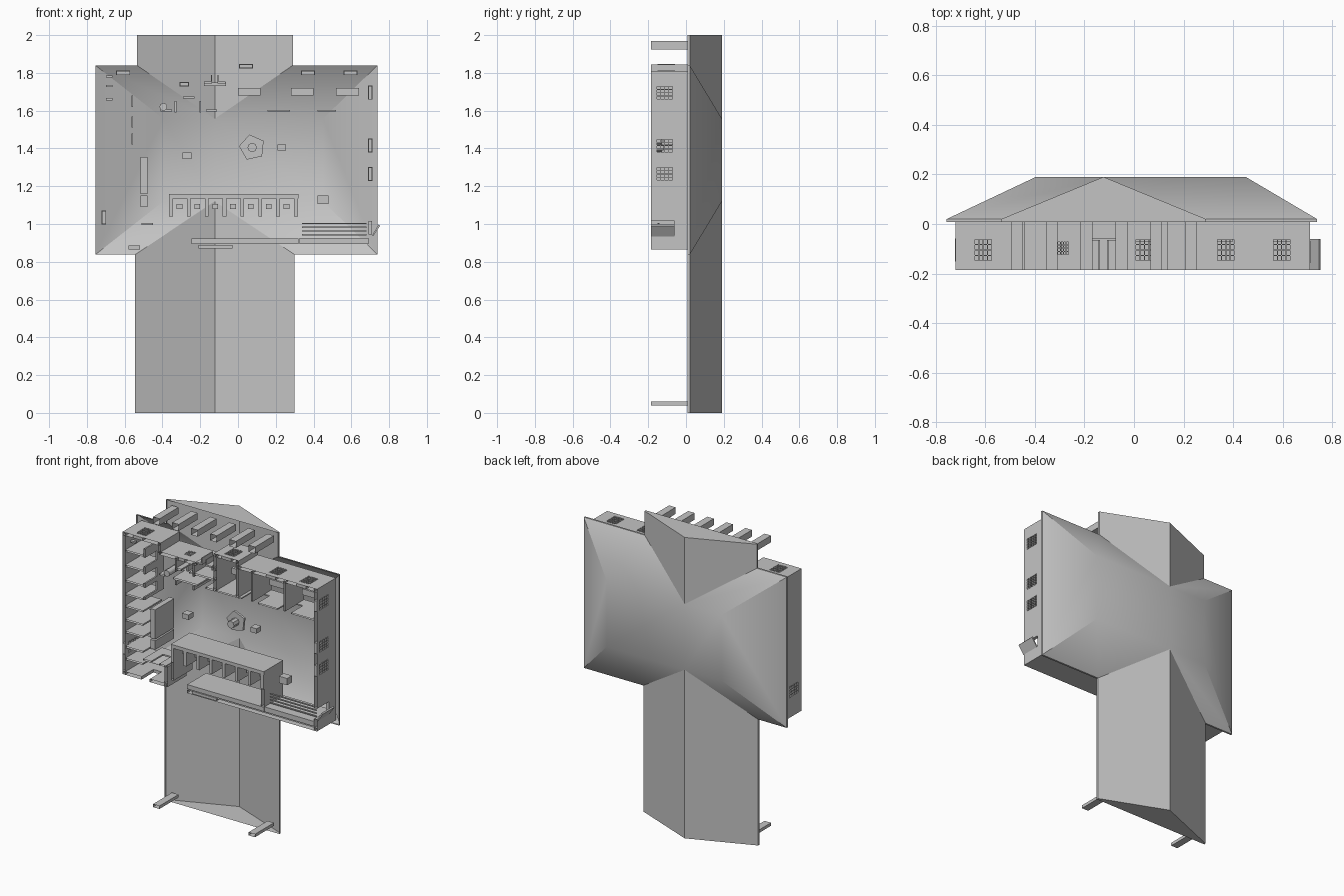
import bpy, bmesh, math

if "Cube" in bpy.data.objects:
    bpy.data.objects.remove(bpy.data.objects["Cube"])

grey = bpy.data.materials.new("plain_grey")
grey.diffuse_color = (0.55, 0.55, 0.55, 1)
grey.use_nodes = True
grey.node_tree.nodes["Principled BSDF"].inputs["Base Color"].default_value = grey.diffuse_color
FLOOR, TOP = -0.185, 0.015      # building height runs along y


def finish(name, bm):
    me = bpy.data.meshes.new(name)
    bm.to_mesh(me)
    bm.free()
    me.materials.append(grey)
    ob = bpy.data.objects.new(name, me)
    bpy.context.collection.objects.link(ob)
    return ob


def add_box(bm, x0, x1, z0, z1, y0=FLOOR, y1=TOP, capped=True):
    v = [bm.verts.new((x, y, z)) for x in (x0, x1) for y in (y0, y1) for z in (z0, z1)]
    quads = [(0, 1, 3, 2), (4, 6, 7, 5), (0, 2, 6, 4), (1, 5, 7, 3)]
    if capped:
        quads += [(0, 4, 5, 1), (2, 3, 7, 6)]
    for q in quads:
        bm.faces.new([v[i] for i in q])


def boxes(name, items, **kw):
    bm = bmesh.new()
    for b in items:
        add_box(bm, *b, **kw)
    return finish(name, bm)


def run_box(bm, axis, a, b, c, t, y0=FLOOR, y1=TOP, capped=False):
    """Box running from a to b along an axis, centred on c across it."""
    if axis == 'x':
        add_box(bm, a, b, c - t / 2, c + t / 2, y0, y1, capped)
    else:
        add_box(bm, c - t / 2, c + t / 2, a, b, y0, y1, capped)


def wall(name, axis, a, b, c, holes=(), t=0.02):
    """Wall with holes (centre, width, bottom, top, glazed)."""
    bm, win, pos = bmesh.new(), bmesh.new(), a
    for m, w, h0, h1, glazed in sorted(holes):
        l, r = m - w / 2, m + w / 2
        run_box(bm, axis, pos, l, c, t)
        run_box(bm, axis, l, r, c, t, h1, TOP, True)
        if h0 > FLOOR:
            run_box(bm, axis, l, r, c, t, FLOOR, h0, True)
        if glazed:
            for i in range(5):
                u, v = l + w * i / 4, h0 + (h1 - h0) * i / 4
                run_box(win, axis, u - .002, u + .002, c, t + .004, h0, h1, True)
                run_box(win, axis, l, r, c, t + .004, v - .002, v + .002, True)
        pos = r
    run_box(bm, axis, pos, b, c, t)
    finish(name, bm)
    if win.verts:
        finish(name + "_windows", win)
    else:
        win.free()


# Roof: hipped main body crossed by a long gable
E, R = 0.02, 0.19
bm = bmesh.new()
P = lambda x, z, y=E: bm.verts.new((x, y, z))
A, B, C, D = P(-.755, .838), P(.738, .838), P(.738, 1.84), P(-.755, 1.84)
a, b, c, d = P(-.395, 1.12, R), P(.45, 1.12, R), P(.45, 1.557, R), P(-.395, 1.557, R)
faces = [(A, a, d, D), (B, C, c, b)]
valleys = []
for z_eave, z_in, z_end, x0, x1, L, Rr, l, r in (
        (.838, 1.12, 0, -.545, .30, A, B, a, b),
        (1.84, 1.557, 2, -.535, .29, D, C, d, c)):
    g1, g2, v = P(x0, z_eave), P(x1, z_eave), P(-.123, z_in, R)
    e1, e2, ridge = P(x0, z_end), P(x1, z_end), P(-.123, z_end, R)
    faces += [(L, g1, v, l), (g2, Rr, r, v), (e1, ridge, v, g1), (e2, g2, v, ridge), (e1, e2, ridge)]
    valleys.append(v)
faces.append((a, valleys[0], b, c, valleys[1], d))
for f in faces:
    bm.faces.new(f)
rim = [e for e in bm.edges if e.is_boundary]
ext = bmesh.ops.extrude_edge_only(bm, edges=rim)["geom"]
bmesh.ops.translate(bm, vec=(0, -.012, 0), verts=[g for g in ext if isinstance(g, bmesh.types.BMVert)])
bmesh.ops.recalc_face_normals(bm, faces=bm.faces)
roof = finish("roof", bm)
bpy.context.view_layer.objects.active = roof
roof.select_set(True)
bpy.ops.object.shade_smooth_by_angle(angle=math.radians(31.35))

# Porch columns under both gable ends
cols = [(-.472 + .1404 * i, 1.947) for i in range(6)] + [(-.472, .05), (.23, .05)]
boxes("porch_columns", [(x - .024, x + .024, z - (.022 if z > 1 else .01), z + (.022 if z > 1 else .01))
                        for x, z in cols], capped=False)

# Outer walls
W = lambda m, w=.07, h0=-.15, h1=-.06: (m, w, h0, h1, True)
door = lambda m, w=.06: (m, w, FLOOR, -.06, False)
wall("right_wall", 'z', .865, 1.81, .70,
     [W(1.695, .07, -.155, -.07), W(1.415, .07, -.155, -.07), W(1.265, .07, -.155, -.07), door(.98, .07)])
wall("left_wall", 'z', .865, 1.81, -.71, [W(1.035)])
wall("back_wall_left", 'x', -.72, -.45, 1.80, [W(-.608)])
wall("back_wall_middle", 'x', -.45, -.04, 1.74, [W(-.285, .045, -.125, -.07), door(-.122, .115)])
wall("back_wall_bay", 'x', -.04, .125, 1.835, [W(.042)])
wall("back_wall_right", 'x', .125, .71, 1.80, [W(.37), W(.595)])
for x, z0, z1 in ((-.45, 1.74, 1.81), (-.04, 1.6, 1.845), (.125, 1.6, 1.845)):
    wall("back_return", 'z', z0, z1, x)
wall("front_wall_left", 'x', -.72, -.40, .875, [door(-.55)])
wall("front_wall_return", 'z', .865, 1.0, -.40)
boxes("entrance_doors", [(-.18, -.14, 1.745, 1.755), (-.105, -.065, 1.745, 1.755),
                         (-.143, -.137, 1.745, 1.79), (-.108, -.102, 1.745, 1.79)], y1=-.065)
wall("front_wall_right", 'x', -.245, .71, .875)

# Open side door leaf
bm = bmesh.new()
pts = [(.71, .94), (.715, .935), (.752, .99), (.745, .998)]
lo, hi = [[bm.verts.new((x, y, z)) for x, z in pts] for y in (FLOOR, -.06)]
bm.faces.new(lo)
bm.faces.new(hi)
for i in range(4):
    j = (i + 1) % 4
    bm.faces.new((lo[i], lo[j], hi[j], hi[i]))
bmesh.ops.recalc_face_normals(bm, faces=bm.faces)
finish("side_door", bm)

# Thick front parapets and sill
boxes("front_parapets", [(-.245, .32, .893, .922), (.325, .69, .893, .926)])
boxes("front_step", [(-.21, -.03, .87, .888)], y1=-.16)
boxes("front_slats", [(.34, .68, .94 + .02 * i, .946 + .02 * i) for i in range(4)], y0=-.15, y1=-.14)

# Stall row: rear wall with a comb of dividers
boxes("stall_back", [(-.365, .32, 1.135, 1.158)])
boxes("stall_dividers", [(x, x + .02, 1.04, 1.135) for x in [-.365 + .0945 * i for i in range(8)]])
boxes("stall_seats", [(-.325 + .0945 * i, -.295 + .0945 * i, 1.08, 1.105) for i in range(7)], y0=-.12, y1=-.10)
wall("stall_end_left", 'z', .92, 1.04, -.355)
wall("stall_end_right", 'z', .92, 1.14, .31)

# Back rooms on the right
wall("room_front", 'x', -.03, .69, 1.60, [door(.215, .12), door(.47, .1)], t=.008)
for x in (.23, .47):
    wall("room_divider", 'z', 1.60, 1.80, x, t=.012)
boxes("room_benches", [(x, x + .12, 1.68, 1.72) for x in (.0, .28, .52)], y0=-.07, y1=-.05)

# Back rooms on the left
for x in (-.33, -.20):
    wall("service_divider", 'z', 1.56, 1.74, x, [door(1.62)], t=.01)
wall("service_front", 'x', -.45, -.04, 1.60, [door(-.38), door(-.14)], t=.01)
wall("service_shelf_wall", 'x', -.33, -.04, 1.67, [door(-.26)], t=.01)

# Left wing cubicles along a corridor
for z in (1.69, 1.59, 1.49, 1.40, 1.32, 1.23, 1.15, 1.05, .97):
    wall("cubicle_divider", 'x', -.70, -.57, z, t=.01)
wall("corridor_wall", 'z', 1.40, 1.74, -.56, [door(1.45), door(1.54), door(1.65)], t=.01)
wall("wing_front_wall", 'x', -.57, -.40, 1.0, [door(-.48)], t=.01)
boxes("long_cabinet", [(-.515, -.48, 1.16, 1.355), (-.515, -.48, 1.09, 1.15)])
boxes("cubicle_shelves", [(-.70, -.665, z, z + .012) for z in (1.655, 1.725, 1.775)], y0=-.13, y1=-.11)

# Hall furniture: five-sided table, side tables and a post
def prism(name, x, z, r, n, y0, y1):
    bpy.ops.mesh.primitive_cylinder_add(vertices=n, radius=r, depth=y1 - y0,
                                        location=(x, (y0 + y1) / 2, z), rotation=(math.pi / 2, 0, 0))
    ob = bpy.context.object
    ob.name = name
    ob.data.materials.append(grey)
    return ob


table = prism("hall_table", .075, 1.405, .07, 5, -.13, -.115)
table.rotation_euler = (math.pi / 2, math.radians(-12), 0)
prism("hall_table_leg", .075, 1.405, .025, 8, -.185, -.13)
prism("round_post", -.395, 1.62, .02, 16, FLOOR, TOP)
boxes("side_tables", [(-.293, -.245, 1.345, 1.378), (.21, .255, 1.388, 1.42), (.42, .48, 1.105, 1.15)],
      y0=-.17, y1=-.12)
